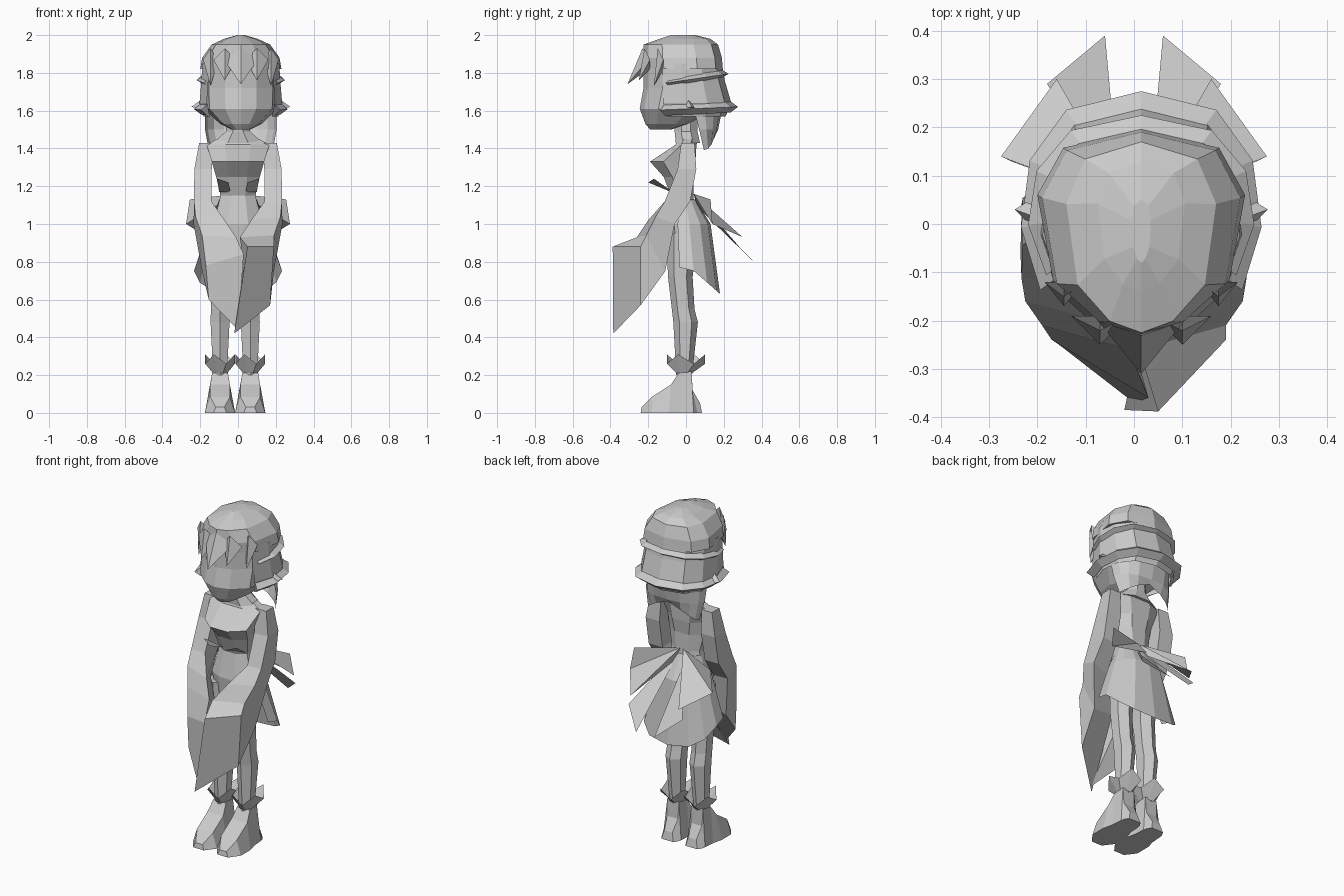
import bpy
import bmesh
from math import cos, sin, radians, pi, copysign

cube = bpy.data.objects.get("Cube")
if cube:
    bpy.data.objects.remove(cube, do_unlink=True)

grey = bpy.data.materials.new("plain grey")
grey.use_nodes = True
tone = (0.6, 0.6, 0.6, 1)
grey.diffuse_color = tone
grey.node_tree.nodes["Principled BSDF"].inputs["Base Color"].default_value = tone

HEAD_X = 0.015
LEG_X = -0.015
SIDES = (("left", 1), ("right", -1))


def make(name, points, faces):
    """Build one flat-shaded object from points and faces."""
    bm = bmesh.new()
    verts = [bm.verts.new(p) for p in points]
    for face in faces:
        bm.faces.new([verts[i] for i in face])
    bmesh.ops.recalc_face_normals(bm, faces=bm.faces)
    mesh = bpy.data.meshes.new(name)
    bm.to_mesh(mesh)
    bm.free()
    mesh.materials.append(grey)
    obj = bpy.data.objects.new(name, mesh)
    bpy.context.collection.objects.link(obj)


def loft(name, rings, closed=True, caps=True):
    """Skin a row of equal cross-sections."""
    n = len(rings[0])
    faces = []
    for r in range(len(rings) - 1):
        for i in range(n if closed else n - 1):
            j = (i + 1) % n
            faces.append((r * n + i, r * n + j, (r + 1) * n + j, (r + 1) * n + i))
    if closed and caps:
        faces.append(tuple(range(n)))
        faces.append(tuple(range((len(rings) - 1) * n, len(rings) * n)))
    make(name, [p for ring in rings for p in ring], faces)


def ring(z, rx, ry, y=0, x=0, n=8, start=22.5):
    """Closed level ring."""
    angles = [radians(start) + 2 * pi * i / n for i in range(n)]
    return [(x + rx * cos(a), y + ry * sin(a), z) for a in angles]


def arc(height, rx, ry, y=0, x=0, start=-20, n=9):
    """Open boxy ring around the back; height is a function of the angle."""
    angles = [radians(start + (180 - 2 * start) * i / (n - 1)) for i in range(n)]
    return [(x + rx * copysign(abs(cos(a)) ** .75, cos(a)), y + ry * sin(a), height(a))
            for a in angles]


def flip(points, s, shift=0):
    return [(x * s + shift, y, z) for x, y, z in points]


# Half outline of the head from the back to the face: square behind, tapered in front
OUTLINE = [(0, 1), (.75, .82), (1, .35), (.85, -.5), (.42, -.88), (0, -1)]
OUTLINE += [(-x, y) for x, y in OUTLINE[4:0:-1]]


def head_ring(z, rx, front, back):
    mid, ry = (front + back) / 2, (back - front) / 2
    return [(HEAD_X + rx * u, mid + ry * v, z) for u, v in OUTLINE]


# Head, neck and hair cap
loft("head", [
    head_ring(1.5, .05, -.19, -.08),
    head_ring(1.53, .11, -.215, .02),
    head_ring(1.61, .195, -.245, .15),
    head_ring(1.72, .2, -.225, .18),
    head_ring(1.86, .19, -.225, .18),
])
loft("neck", [ring(1.43, .14, .07, .01), ring(1.49, .07, .065), ring(1.58, .065, .065)])
loft("hair_cap", [
    head_ring(1.82, .215, -.22, .195),
    head_ring(1.88, .205, -.228, .19),
    head_ring(1.95, .155, -.225, .17),
    head_ring(1.98, .09, -.14, .13),
    head_ring(2, .02, -.08, .05),
])

# Hair around the back of the head and the loose hair below it
loft("back_hair", [
    arc(lambda a, z=z: z, rx, ry, y, HEAD_X, -40) for z, rx, ry, y in (
        (1.57, .2, .19, .02), (1.64, .22, .22, .02), (1.76, .21, .2, .005), (1.85, .205, .19, 0))
], closed=False)
loft("loose_hair", [
    arc(lambda a: 1.6, .19, .16, .03, HEAD_X, 5),
    arc(lambda a: 1.5, .19, .11, .06, HEAD_X, 5),
    arc(lambda a: 1.48 - .09 * abs(cos(a)), .17, .06, .09, HEAD_X, 5),
], closed=False)

# Fringe blades: each is a folded leaf from the cap down to a tip
fringe = [(0, .09, -.2, -.31, 1.74), (-.085, .06, -.19, -.25, 1.76),
          (.085, .06, -.19, -.25, 1.76), (-.16, .04, -.12, -.17, 1.73),
          (.16, .04, -.12, -.17, 1.73)]
for i, (x, w, back, y, z) in enumerate(fringe):
    x += HEAD_X
    make(f"fringe_{i + 1}", [(x - w, back, 1.87), (x, back - .03, 1.93),
                             (x + w, back, 1.87), (x, y, z), (x, back, 1.82)],
         [(0, 1, 3), (1, 2, 3), (2, 4, 3), (4, 0, 3)])


# Head bands, swept round the back with a wedge section
def band(name, z, rise, rx, ry, thick):
    def edge(offset, inset):
        return arc(lambda a: z + rise * sin(a) + offset, rx - inset, ry - inset,
                   .02, HEAD_X, -38)
    loft(name, [edge(-thick, .04), edge(0, 0), edge(thick, .04)], closed=False)


band("upper_band", 1.765, .03, .235, .205, .025)
band("lower_band", 1.61, .01, .25, .255, .03)

for side, s in SIDES:
    make(f"{side}_ear", flip([(.18, -.05, 1.6), (.18, .08, 1.6), (.18, 0, 1.68),
                              (.262, .03, 1.62)], s, HEAD_X),
         [(0, 1, 3), (1, 2, 3), (2, 0, 3)])

# Torso from hips to collar
loft("torso", [
    ring(.86, .12, .08, -.02),
    ring(1, .14, .085, -.03),
    ring(1.15, .1, .065, -.02),
    ring(1.25, .125, .085, -.04),
    ring(1.33, .15, .13, -.07),
    ring(1.42, .18, .06, 0),
    ring(1.45, .12, .06, .01),
])

# Short open skirt at the back with a dipping hem
loft("back_skirt", [
    arc(lambda a: 1.13, .1, .06, -.01),
    arc(lambda a: 1, .15, .13),
    arc(lambda a: .77 - .14 * max(0, sin(a)), .235, .16, .02),
], closed=False)

# Wide sleeves bend at the elbow and meet in front; the left one hangs in front
sleeve_ends = {
    "left": [(.17, -.24, .57), (-.02, -.385, .42), (.05, -.388, .88), (.19, -.24, .88)],
    "right": [(.155, -.25, .6), (0, -.37, .44), (-.03, -.36, .84), (.17, -.24, .78)],
}

for side, s in SIDES:
    upper = [ring(z, rx, ry, y, x, 4, 45) for z, rx, ry, y, x in (
        (1.43, .05, .05, .01, .17), (1.29, .065, .07, .005, .185),
        (1.12, .065, .095, -.045, .187))]
    forearm = [
        [(.235, -.06, 1), (.12, -.09, .98), (.07, -.2, 1.02), (.225, -.16, 1.04)],
        [(.19, -.11, .75), (.03, -.15, .78), (.01, -.26, .93), (.19, -.21, .94)],
    ]
    rings = upper + forearm + [sleeve_ends[side]]
    loft(f"{side}_sleeve", [flip(r, s) for r in rings])

    # Small flap under the bust
    make(f"{side}_bust_flap", flip([(.04, -.08, 1.17), (.1, -.07, 1.17),
                                    (.11, -.17, 1.24), (.05, -.2, 1.22)], s), [(0, 1, 2, 3)])

    # Bow: broad folded loop and long tail
    root = [(.01, .04, 1.16), (.03, .06, 1.09)]
    loop = [(.16, .3, .93), (.275, .14, 1), (.255, .13, 1.13)]
    make(f"{side}_bow_loop", flip(root + loop, s), [(0, 1, 2), (0, 2, 3), (0, 3, 4)])
    tail = [(.06, .39, .77), (.18, .29, .87)]
    make(f"{side}_bow_tail", flip(root + tail, s), [(0, 1, 2, 3)])

    # Leg, flared ankle cuff and shoe
    x = .08 * s + LEG_X
    loft(f"{side}_leg", [ring(z, rx, ry, y, x, 6, 30) for z, rx, ry, y in (
        (.95, .07, .085, -.02), (.72, .06, .065, -.03), (.55, .056, .06, -.015),
        (.48, .058, .065, -.002), (.2, .042, .042, -.01))])
    flare = [(px, py, z + (.03 if i % 2 else -.02))
             for i, (px, py, z) in enumerate(ring(.28, .085, .11, 0, x, 8))]
    loft(f"{side}_ankle_cuff", [ring(.21, .04, .045, -.01, x, 8), flare], caps=False)
    shoe = []
    for low_y, top_y, top, wide in ((.085, .075, .05, .04), (.06, .035, .12, .055),
                                    (.04, .03, .22, .06), (-.03, -.04, .21, .065),
                                    (-.09, -.08, .15, .08), (-.18, -.18, .085, .08),
                                    (-.24, -.235, .03, .035)):
        w = wide * .65
        shoe.append([(x - wide, low_y, 0), (x + wide, low_y, 0),
                     (x + w, top_y, top), (x - w, top_y, top)])
    loft(f"{side}_shoe", shoe)
